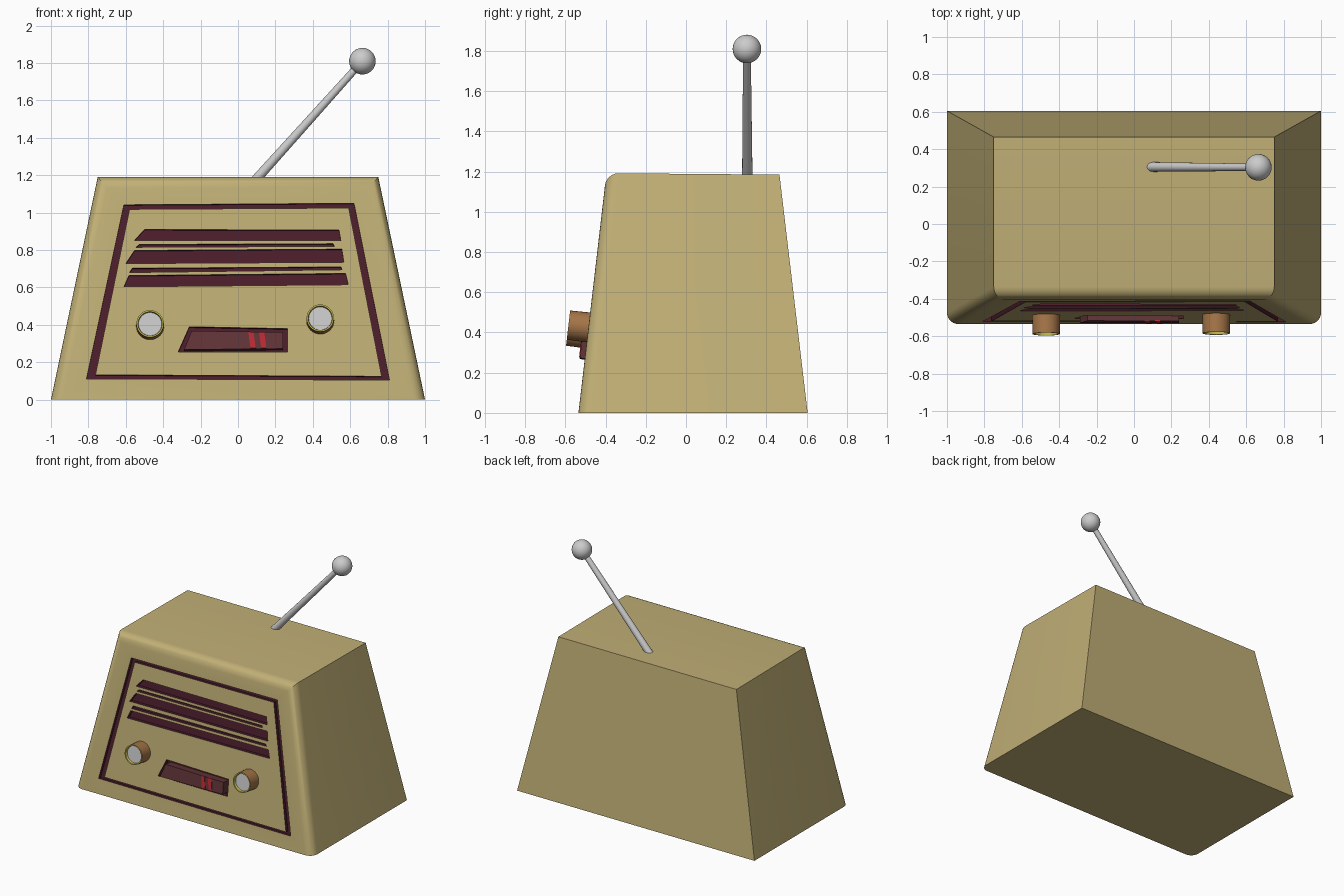
import bpy, bmesh, math
from mathutils import Vector

if "Cube" in bpy.data.objects:
    bpy.data.objects.remove(bpy.data.objects["Cube"])

NORMAL = Vector((0, -1, 0.117)).normalized()    # outward from the leaning front


def material(name, rgb):
    m = bpy.data.materials.new(name)
    m.diffuse_color = (*rgb, 1)
    m.use_nodes = True
    m.node_tree.nodes["Principled BSDF"].inputs["Base Color"].default_value = m.diffuse_color
    return m


cream = material("cream", (0.53, 0.43, 0.18))
maroon = material("maroon", (0.075, 0.013, 0.026))
dial_red = material("dial_red", (0.12, 0.035, 0.04))
red = material("red", (0.5, 0.025, 0.035))
brown = material("brown", (0.38, 0.18, 0.065))
yellow = material("yellow", (0.62, 0.55, 0.1))
grey = material("grey", (0.55, 0.55, 0.55))


def on_front(x, z, d=0.0):
    """Point of the front panel, pushed outwards by d."""
    return Vector((x, -0.535 + 0.117 * z, z)) + NORMAL * d


def finish(bm, name, mats, smooth=False):
    bmesh.ops.recalc_face_normals(bm, faces=bm.faces)
    me = bpy.data.meshes.new(name)
    bm.to_mesh(me)
    bm.free()
    ob = bpy.data.objects.new(name, me)
    bpy.context.collection.objects.link(ob)
    for m in mats:
        me.materials.append(m)
    if smooth:
        bpy.ops.object.select_all(action='DESELECT')
        ob.select_set(True)
        bpy.context.view_layer.objects.active = ob
        bpy.ops.object.shade_smooth_by_angle(angle=math.radians(35))
    return ob


def loft(bm, loops, caps=True):
    """Skin closed loops of points with quads."""
    vs = [[bm.verts.new(p) for p in lp] for lp in loops]
    n = len(vs[0])
    rows = []
    for a, b in zip(vs, vs[1:]):
        rows.append([bm.faces.new((a[i], a[(i + 1) % n], b[(i + 1) % n], b[i]))
                     for i in range(n)])
    ends = [bm.faces.new(vs[0]), bm.faces.new(vs[-1])] if caps else []
    return vs, rows, ends


def panel(bm, pts, d0, d1):
    loft(bm, [[on_front(x, z, d) for x, z in pts] for d in (d0, d1)])


# cabinet: tapered box, rounded along front top and front side edges
bm = bmesh.new()
vs, _, _ = loft(bm, [
    [(-1, -0.535, 0), (1, -0.535, 0), (1, 0.605, 0), (-1, 0.605, 0)],
    [(-0.75, -0.396, 1.192), (0.75, -0.396, 1.192), (0.75, 0.465, 1.185), (-0.75, 0.465, 1.185)]])
round_edges = [bm.edges.get(pair) for pair in
               ((vs[1][0], vs[1][1]), (vs[0][0], vs[1][0]), (vs[0][1], vs[1][1]))]
bmesh.ops.bevel(bm, geom=round_edges, offset=0.06, segments=6, profile=0.5, affect='EDGES')
cabinet = finish(bm, "cabinet", [cream], smooth=True)

# recesses: trim frame, grille slots and dial window
bm = bmesh.new()
outer = [(-0.61, 1.042), (0.62, 1.05), (0.81, 0.105), (-0.81, 0.112)]
inner = [(-0.58, 1.018), (0.592, 1.025), (0.768, 0.125), (-0.762, 0.133)]
ring = [[on_front(x, z, d) for x, z in pts] for pts, d in
        ((outer, 0.03), (outer, -0.025), (inner, -0.025), (inner, 0.03))]
loft(bm, ring + ring[:1], caps=False)
slots = [
    [(-0.50, 0.91), (0.54, 0.907), (0.55, 0.85), (-0.555, 0.85)],
    [(-0.528, 0.83), (0.508, 0.834), (0.515, 0.82), (-0.545, 0.815)],
    [(-0.553, 0.798), (0.555, 0.805), (0.566, 0.735), (-0.60, 0.728)],
    [(-0.565, 0.703), (0.55, 0.71), (0.557, 0.695), (-0.58, 0.68)],
    [(-0.583, 0.664), (0.575, 0.675), (0.59, 0.615), (-0.61, 0.604)],
]
for s in slots:
    panel(bm, s, -0.03, 0.03)
panel(bm, [(-0.26, 0.39), (0.265, 0.38), (0.265, 0.255), (-0.32, 0.255)], -0.04, 0.03)
bmesh.ops.remove_doubles(bm, verts=bm.verts, dist=1e-5)
cutter = finish(bm, "recess_cutter", [maroon])
cutter.hide_render = True
mod = cabinet.modifiers.new("recesses", 'BOOLEAN')
mod.operation = 'DIFFERENCE'
mod.solver = 'EXACT'
mod.material_mode = 'TRANSFER'
mod.object = cutter
bpy.context.view_layer.objects.active = cabinet
bpy.ops.object.modifier_apply(modifier=mod.name)
bpy.data.objects.remove(cutter)

# tuning dial and its two red markers
bm = bmesh.new()
panel(bm, [(-0.248, 0.365), (0.24, 0.358), (0.24, 0.27), (-0.288, 0.265)], -0.045, 0.025)
finish(bm, "tuning_dial", [dial_red])
for i, x in enumerate((0.055, 0.112)):
    bm = bmesh.new()
    panel(bm, [(x, 0.36), (x + 0.028, 0.36), (x + 0.04, 0.272), (x + 0.012, 0.272)], 0.02, 0.029)
    finish(bm, f"dial_marker_{i + 1}", [red])


# knobs: turned profile of radius and height, with yellow lip and grey end
def knob(name, x, z):
    side = Vector((1, 0, 0))
    up = side.cross(NORMAL)
    centre = on_front(x, z)
    loops = []
    for r, h in ((0.075, -0.02), (0.073, 0.10), (0.065, 0.10), (0.062, 0.082)):
        loops.append([centre + NORMAL * h + (side * math.cos(a) + up * math.sin(a)) * r
                      for a in (2 * math.pi * k / 32 for k in range(32))])
    b = bmesh.new()
    _, rows, ends = loft(b, loops)
    for f in rows[1] + rows[2]:
        f.material_index = 1
    ends[1].material_index = 2
    finish(b, name, [brown, yellow, grey], smooth=True)


knob("left_knob", -0.47, 0.395)
knob("right_knob", 0.44, 0.425)

# antenna: slanted tapering rod with ball tip
foot, tip = Vector((0.085, 0.305, 1.165)), Vector((0.665, 0.303, 1.81))
axis = tip - foot
bm = bmesh.new()
bmesh.ops.create_cone(bm, cap_ends=True, segments=16, radius1=0.026, radius2=0.019,
                      depth=axis.length)
bm.transform(axis.to_track_quat('Z', 'Y').to_matrix().to_4x4())
bmesh.ops.translate(bm, verts=bm.verts, vec=(foot + tip) / 2)
finish(bm, "antenna_rod", [], smooth=True)
bm = bmesh.new()
bmesh.ops.create_uvsphere(bm, u_segments=32, v_segments=16, radius=0.071)
bmesh.ops.translate(bm, verts=bm.verts, vec=tip)
finish(bm, "antenna_ball", [], smooth=True)
